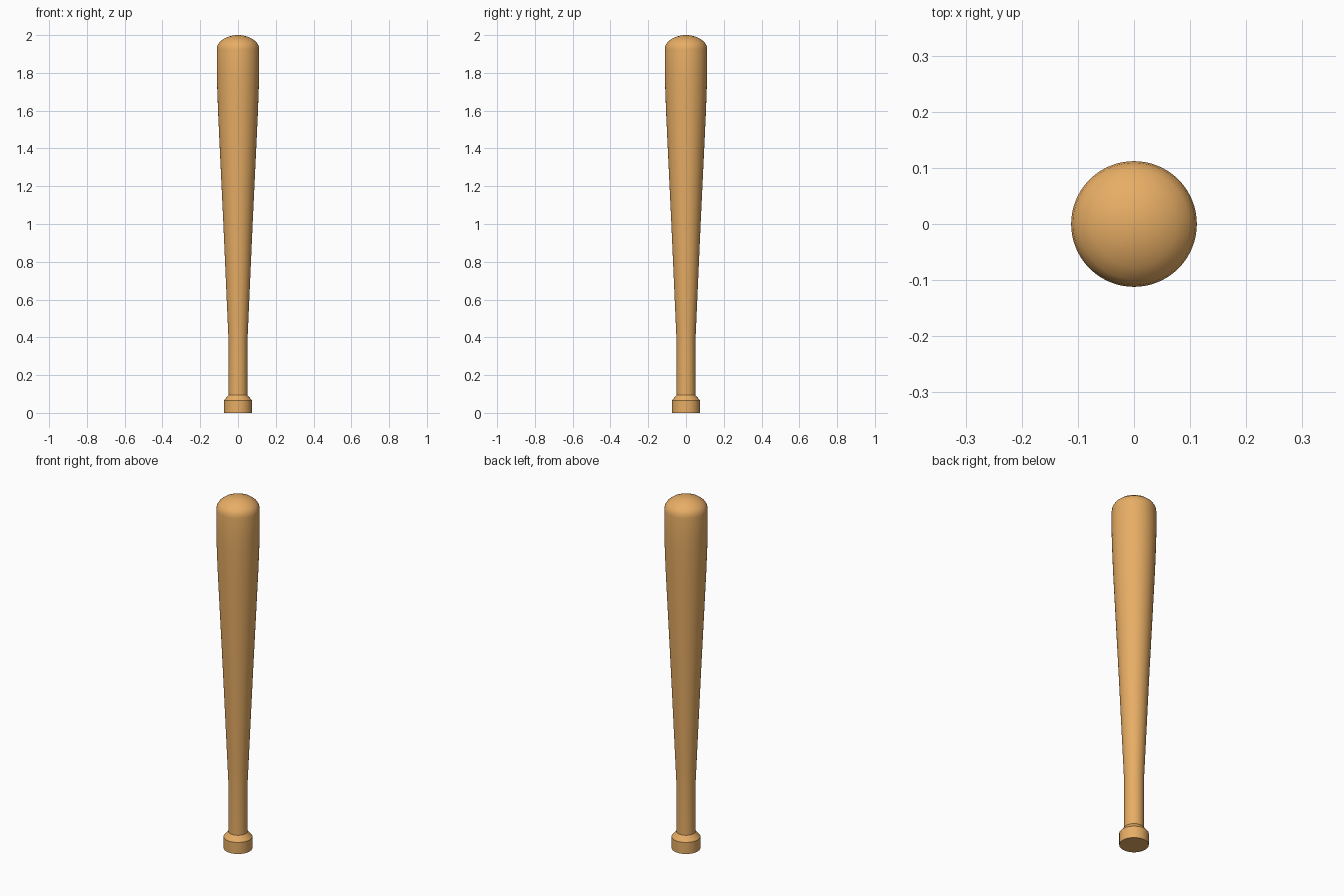
import bpy, bmesh, math

if "Cube" in bpy.data.objects:
    bpy.data.objects.remove(bpy.data.objects["Cube"])

# Bat profile (radius, height), from bottom centre to top centre
profile = [
    (0, 0), (0.074, 0), (0.074, 0.066), (0.05, 0.095),       # knob
    (0.05, 0.38), (0.054, 0.47), (0.0775, 1.0),              # handle and taper
    (0.105, 1.58), (0.11, 1.72), (0.112, 1.80),              # barrel
    (0.112, 1.925), (0.109, 1.945), (0.098, 1.963),          # rounded tip
    (0.076, 1.98), (0.05, 1.992), (0.022, 1.999), (0, 2.0),
]

# Lathe the profile around z
bm = bmesh.new()
verts = [bm.verts.new((r, 0, z)) for r, z in profile]
edges = [bm.edges.new(pair) for pair in zip(verts, verts[1:])]
bmesh.ops.spin(bm, geom=verts + edges, cent=(0, 0, 0), axis=(0, 0, 1),
               angle=math.tau, steps=64, use_duplicate=False)
bmesh.ops.remove_doubles(bm, verts=bm.verts, dist=1e-5)
bmesh.ops.recalc_face_normals(bm, faces=bm.faces)
mesh = bpy.data.meshes.new("bat")
bm.to_mesh(mesh)
bm.free()
bat = bpy.data.objects.new("bat", mesh)
bpy.context.collection.objects.link(bat)

# Wood colour
wood = bpy.data.materials.new("wood")
wood.diffuse_color = (0.80, 0.42, 0.13, 1)
wood.use_nodes = True
wood.node_tree.nodes["Principled BSDF"].inputs["Base Color"].default_value = wood.diffuse_color
mesh.materials.append(wood)

# Smooth body, crisp knob edges
bpy.context.view_layer.objects.active = bat
bat.select_set(True)
bpy.ops.object.shade_smooth_by_angle(angle=math.radians(32))
